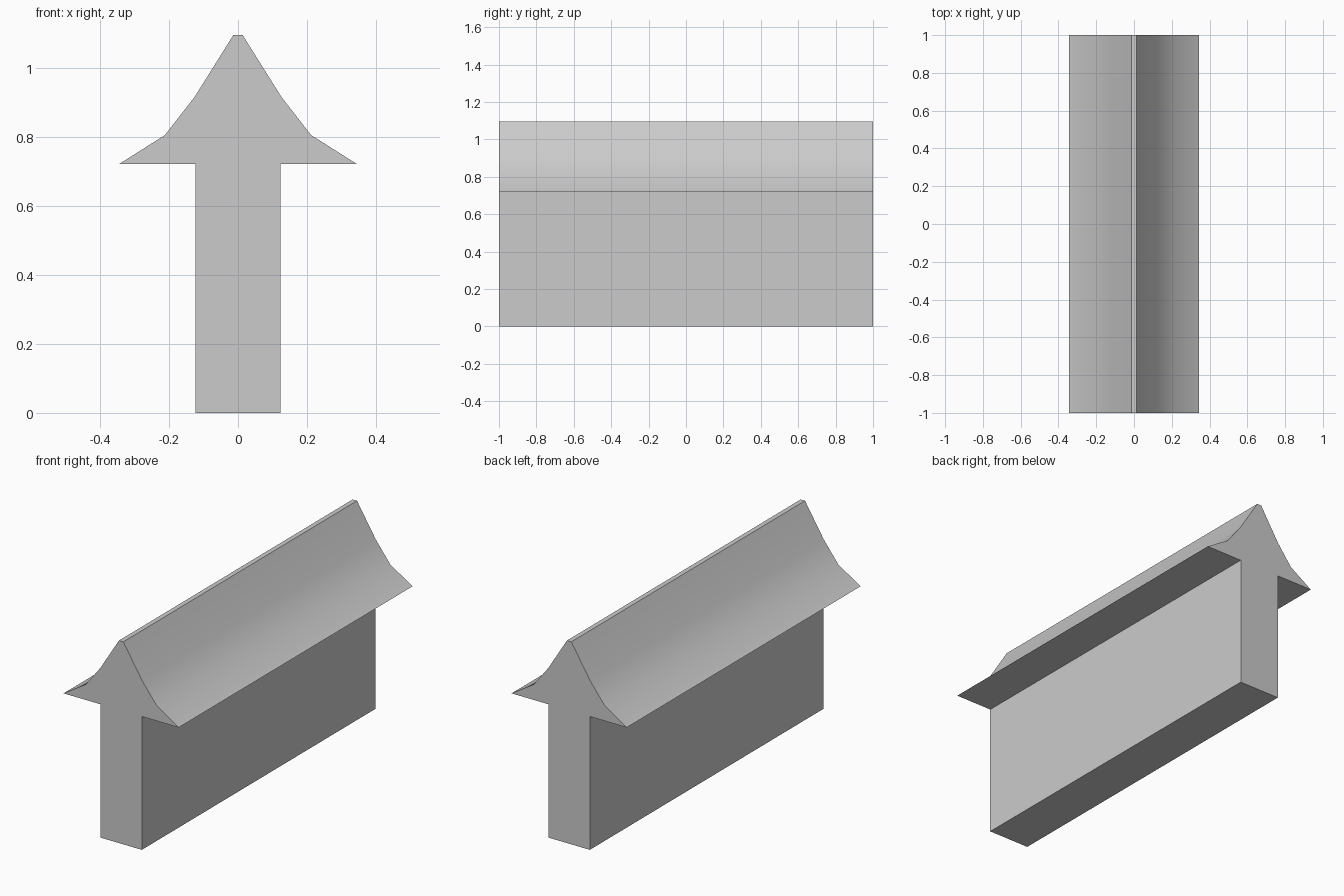
import bpy
import bmesh
import math

cube = bpy.data.objects.get("Cube")
if cube:
    bpy.data.objects.remove(cube, do_unlink=True)

# Plain grey for the whole piece
grey = bpy.data.materials.new("plain_grey")
grey.use_nodes = True
colour = (0.6, 0.6, 0.6, 1)
grey.diffuse_color = colour
grey.node_tree.nodes["Principled BSDF"].inputs["Base Color"].default_value = colour

# Half cross-section (x, z): wall foot, eave, concave roof slope, ridge
half = [(0.124, 0), (0.124, 0.722), (0.345, 0.722),
        (0.212, 0.806), (0.125, 0.918), (0.013, 1.097)]
section = half + [(-x, z) for x, z in reversed(half)]

# Wall and flared roof, extruded along y as one closed solid
bm = bmesh.new()
end_face = bm.faces.new([bm.verts.new((x, -1, z)) for x, z in section])
extruded = bmesh.ops.extrude_face_region(bm, geom=[end_face], use_keep_orig=True)
moved = [v for v in extruded["geom"] if isinstance(v, bmesh.types.BMVert)]
bmesh.ops.translate(bm, verts=moved, vec=(0, 2, 0))
bmesh.ops.recalc_face_normals(bm, faces=bm.faces)

mesh = bpy.data.meshes.new("roofed_wall")
bm.to_mesh(mesh)
bm.free()
mesh.materials.append(grey)
wall = bpy.data.objects.new("roofed_wall", mesh)
bpy.context.collection.objects.link(wall)

# Smooth the roof slopes, keep the corners sharp
bpy.ops.object.select_all(action="DESELECT")
wall.select_set(True)
bpy.context.view_layer.objects.active = wall
bpy.ops.object.shade_smooth_by_angle(angle=math.radians(30))
